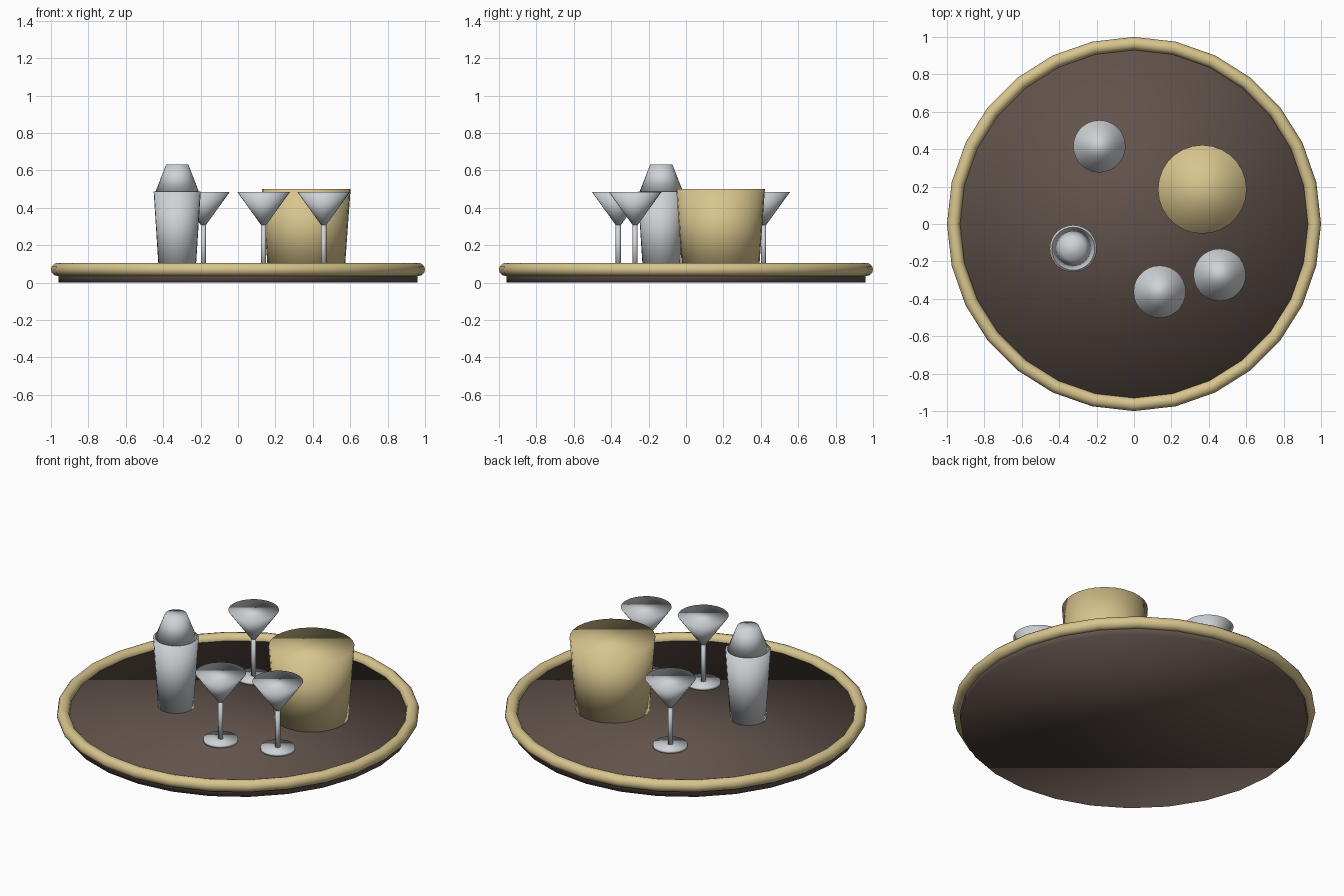
import bpy
import bmesh

cube = bpy.data.objects.get("Cube")
if cube:
    bpy.data.objects.remove(cube, do_unlink=True)


def material(name, color):
    mat = bpy.data.materials.new(name)
    mat.use_nodes = True
    mat.diffuse_color = (*color, 1)
    mat.node_tree.nodes["Principled BSDF"].inputs["Base Color"].default_value = (*color, 1)
    return mat


wood = material("dark brown wood", (0.12, 0.085, 0.07))
gold = material("pale gold", (0.69, 0.56, 0.27))
silver = material("silver", (0.62, 0.65, 0.68))

SIDES = 28
FLOOR = 0.07


def add_frustum(name, mat, center, z0, z1, r0, r1, sides=SIDES):
    """Closed, smooth-shaded tapered cylinder between two heights."""
    mesh = bpy.data.meshes.new(name)
    bm = bmesh.new()
    bmesh.ops.create_cone(bm, cap_ends=True, cap_tris=False, segments=sides,
                          radius1=r0, radius2=r1, depth=z1 - z0)
    for face in bm.faces:
        face.smooth = True
    bm.to_mesh(mesh)
    bm.free()
    mesh.materials.append(mat)
    obj = bpy.data.objects.new(name, mesh)
    obj.location = (*center, (z0 + z1) / 2)
    bpy.context.collection.objects.link(obj)
    return obj


# Tray: round board with a rolled rim
add_frustum("tray_board", wood, (0, 0), 0, FLOOR, 0.96, 0.96)
bpy.ops.mesh.primitive_torus_add(major_segments=SIDES, minor_segments=12,
                                 major_radius=0.965, minor_radius=0.035,
                                 location=(0, 0, FLOOR))
rim = bpy.context.object
rim.name = "tray_rim"
rim.data.materials.append(gold)
bpy.ops.object.shade_smooth()

# Ice bucket
add_frustum("ice_bucket", gold, (0.365, 0.185), FLOOR, 0.5, 0.206, 0.237)

# Shaker: tapered body and lid
shaker = (-0.325, -0.132)
add_frustum("shaker_body", silver, shaker, FLOOR, 0.488, 0.099, 0.126)
add_frustum("shaker_lid", silver, shaker, 0.488, 0.63, 0.115, 0.06)

# Three stemmed cocktail glasses
glasses = {"back": (-0.185, 0.415), "front": (0.137, -0.362), "side": (0.458, -0.272)}
for label, spot in glasses.items():
    add_frustum(label + "_glass_foot", silver, spot, FLOOR, FLOOR + 0.015, 0.096, 0.096)
    add_frustum(label + "_glass_stem", silver, spot, FLOOR, 0.315, 0.014, 0.014, 12)
    add_frustum(label + "_glass_cup", silver, spot, 0.308, 0.483, 0.014, 0.14)
